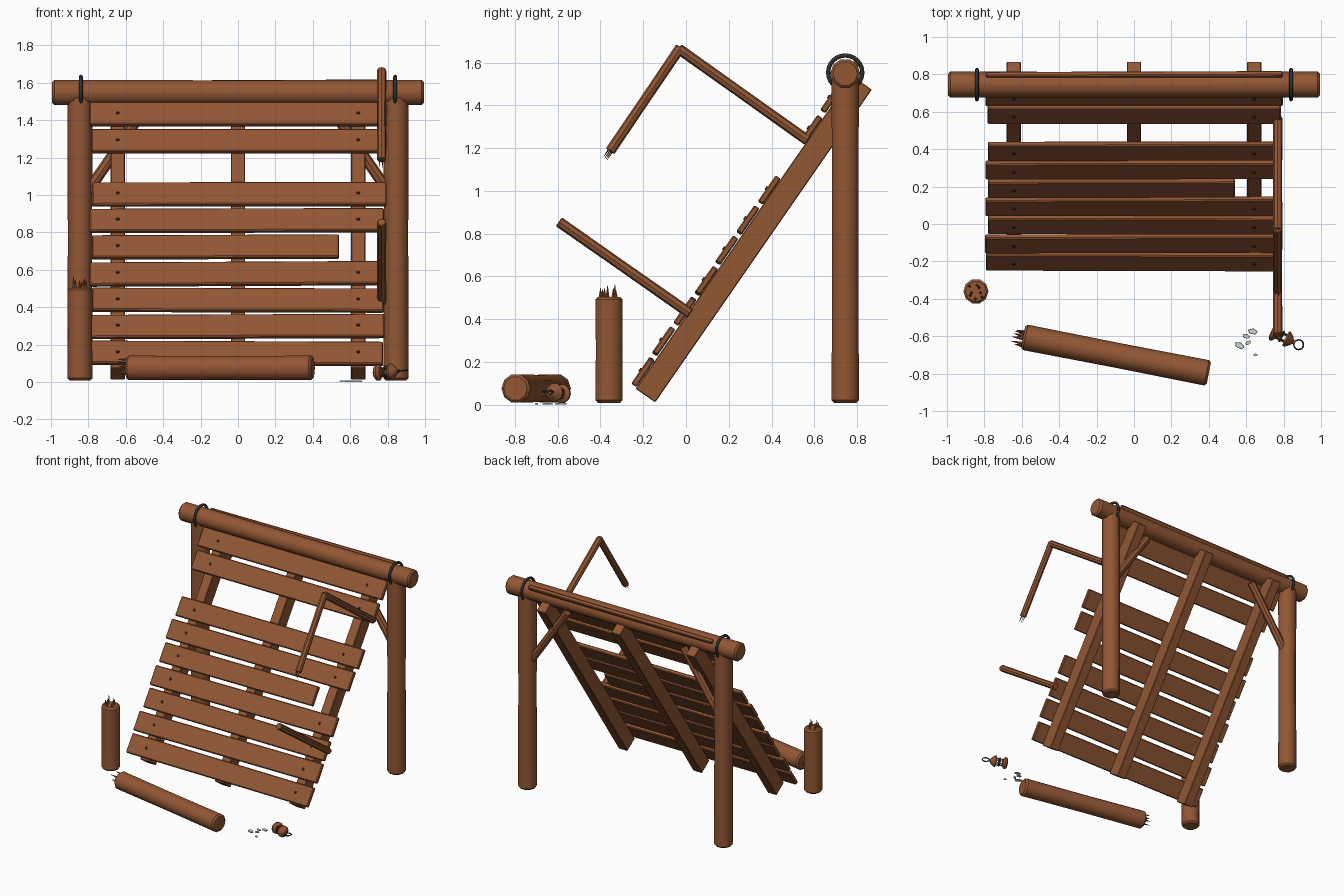
import bpy, bmesh, math, random
from mathutils import Vector, Matrix

random.seed(4)
cube = bpy.data.objects.get("Cube")
if cube:
    bpy.data.objects.remove(cube, do_unlink=True)


def material(name, rgb):
    m = bpy.data.materials.new(name)
    m.use_nodes = True
    m.diffuse_color = (*rgb, 1)
    m.node_tree.nodes["Principled BSDF"].inputs["Base Color"].default_value = (*rgb, 1)
    return m


WOOD = material("brown wood", (0.29, 0.095, 0.034))
ROPE = material("dark rope", (0.025, 0.028, 0.03))
NAIL = material("dark nail", (0.06, 0.025, 0.012))
GLASS = material("pale glass", (0.6, 0.66, 0.62))


def finish(name, bm, mat, matrix=Matrix(), smooth=None):
    bmesh.ops.recalc_face_normals(bm, faces=bm.faces)
    me = bpy.data.meshes.new(name)
    bm.to_mesh(me)
    bm.free()
    for m in (mat if isinstance(mat, list) else [mat]):
        me.materials.append(m)
    ob = bpy.data.objects.new(name, me)
    bpy.context.collection.objects.link(ob)
    ob.matrix_world = matrix
    if smooth:
        bpy.ops.object.select_all(action='DESELECT')
        ob.select_set(True)
        bpy.context.view_layer.objects.active = ob
        bpy.ops.object.shade_smooth_by_angle(angle=math.radians(smooth))
    return ob


def along(a, b):
    """Frame at a with its z axis pointing to b."""
    a, b = Vector(a), Vector(b)
    q = (b - a).to_track_quat('Z', 'Y')
    return Matrix.Translation(a) @ q.to_matrix().to_4x4(), (b - a).length


def lathe(bm, profile, sides):
    """Closed solid turned around z from (radius, height) pairs."""
    rings = []
    for r, z in profile:
        rings.append([bm.verts.new((r * math.cos(t * math.tau / sides),
                                    r * math.sin(t * math.tau / sides), z))
                      for t in range(sides)])
    for low, high in zip(rings, rings[1:]):
        for i in range(sides):
            j = (i + 1) % sides
            bm.faces.new((low[i], low[j], high[j], high[i]))
    bm.faces.new(rings[0][::-1])
    bm.faces.new(rings[-1])


def log(name, a, b, r, sides=10, spikes=0, spike_len=0.05):
    """Round timber with chamfered ends and optional splinters at end b."""
    matrix, length = along(a, b)
    bm = bmesh.new()
    c = r * 0.18
    lathe(bm, [(r - c, 0), (r, c), (r * 0.97, length / 2), (r, length - c),
               (r - c, length)], sides)
    for i in range(spikes):
        t = i * math.tau / spikes + random.uniform(-0.3, 0.3)
        d = r * random.uniform(0.3, 0.7)
        h = spike_len * random.uniform(0.6, 1.1)
        bmesh.ops.create_cone(bm, segments=4, radius1=r * 0.13, radius2=0.001, depth=h,
                              matrix=Matrix.Translation((d * math.cos(t), d * math.sin(t),
                                                         length + h / 2)))
    return finish(name, bm, WOOD, matrix, 40)


def box(name, size, matrix, bevel=0.004):
    bm = bmesh.new()
    bmesh.ops.create_cube(bm, size=1, matrix=Matrix.Diagonal((*size, 1)))
    bmesh.ops.bevel(bm, geom=bm.edges[:], offset=bevel, segments=1, affect='EDGES')
    return finish(name, bm, WOOD, matrix)


def torus(name, major, minor, matrix, mat, seg=24, ring=8):
    bm = bmesh.new()
    grid = [[bm.verts.new(((major + minor * math.cos(v * math.tau / ring)) * math.cos(u * math.tau / seg),
                           (major + minor * math.cos(v * math.tau / ring)) * math.sin(u * math.tau / seg),
                           minor * math.sin(v * math.tau / ring)))
             for v in range(ring)] for u in range(seg)]
    for u in range(seg):
        for v in range(ring):
            p, q = grid[u], grid[(u + 1) % seg]
            w = (v + 1) % ring
            bm.faces.new((p[v], q[v], q[w], p[w]))
    return finish(name, bm, mat, matrix, 60)


# Standing posts, top beam, rope bindings and corner braces
BACK = 0.745
log("top_beam", (-0.995, BACK, 1.548), (0.995, BACK, 1.548), 0.07)
for side, sx in (("left", 1), ("right", -1)):
    log(side + "_post", (sx * 0.845, BACK, 0.008), (sx * 0.845, BACK, 1.53), 0.067)
    ring_at = Matrix.Translation((sx * 0.84, BACK, 1.553)) @ Matrix.Rotation(math.pi / 2, 4, 'Y')
    torus(side + "_rope", 0.08, 0.010, ring_at, ROPE)
    log(side + "_brace", (sx * 0.83, BACK, 0.98), (sx * 0.5, BACK, 1.46), 0.03, 8)

# Leaning panel: frame with local y up the slope and z out of its front
SLOPE = Matrix.Translation((0, -0.19, 0.042)) @ Matrix.Rotation(math.radians(55.3), 4, 'X')
for name, x in (("left", 0.643), ("middle", 0), ("right", -0.643)):
    box(name + "_rail", (0.076, 1.78, 0.112), SLOPE @ Matrix.Translation((x, 0.89, 0)))

# Planks with one missing and one snapped short, each nailed to the outer rails
MISSING, SHORT, COUNT = 7, 4, 11
for i in range(COUNT):
    if i == MISSING:
        continue
    s = 0.085 + i * 0.1725 if i < COUNT - 1 else 1.782
    x0 = -0.787 + random.uniform(-0.01, 0.01)
    x1 = 0.54 if i == SHORT else 0.785 + random.uniform(-0.012, 0.012)
    lift = 0.071 + random.uniform(-0.001, 0.004)
    turn = Matrix.Rotation(math.radians(random.uniform(-0.4, 0.4)), 4, 'Z')
    box("plank_%d" % (i + 1), (x1 - x0, 0.146, 0.03),
        SLOPE @ Matrix.Translation(((x0 + x1) / 2, s, lift)) @ turn, 0.006)
    for x in (-0.643, 0.643):
        if x < x1:
            bm = bmesh.new()
            bmesh.ops.create_cone(bm, cap_ends=True, segments=8, radius1=0.011,
                                  radius2=0.008, depth=0.008)
            finish("nail", bm, NAIL, SLOPE @ Matrix.Translation((x, s, lift + 0.017)))

# Snapped poles standing out from the panel
X = 0.768
log("lower_pole", (X, 0.02, 0.425), (X, -0.595, 0.855), 0.025, 8)
log("upper_pole", (X, 0.57, 1.235), (X, -0.035, 1.665), 0.025, 8)
log("hanging_pole", (X, -0.025, 1.672), (X, -0.355, 1.185), 0.024, 8, 5, 0.055)

# Broken stump and the log that fell from it
log("broken_stump", (-0.845, -0.36, 0.008), (-0.845, -0.36, 0.503), 0.067, 10, 8, 0.055)
log("fallen_log", (0.4, -0.798, 0.075), (-0.593, -0.604, 0.075), 0.069, 10, 7, 0.06)

# Lantern lying on its side, with wire cage and carrying ring
frame, span = along((0.735, -0.575, 0.05), (0.9, -0.655, 0.062))
bm = bmesh.new()
lathe(bm, [(0.034, 0), (0.045, 0.008), (0.045, 0.02), (0.028, 0.035)], 10)
finish("lantern_base", bm, WOOD, frame, 40)
bm = bmesh.new()
lathe(bm, [(0.042, 0.085), (0.044, 0.095), (0.026, 0.118), (0.012, 0.128), (0.01, 0.14)], 10)
finish("lantern_cap", bm, WOOD, frame, 40)
for i in range(4):
    t = i * math.tau / 4 + 0.6
    p = [frame @ Vector((0.026 * math.cos(t), 0.026 * math.sin(t), z)) for z in (0.03, 0.09)]
    log("lantern_bar", p[0], p[1], 0.004, 6)
torus("lantern_band", 0.028, 0.006, frame @ Matrix.Translation((0, 0, 0.06)), ROPE, 14, 6)
torus("lantern_ring", 0.026, 0.004,
      frame @ Matrix.Translation((0, 0, 0.162)) @ Matrix.Rotation(math.pi / 2, 4, 'X'), ROPE, 16, 6)

# Glass shards on the ground
for x, y, r in ((0.635, -0.575, 0.028), (0.6, -0.6, 0.022), (0.565, -0.65, 0.03),
                (0.61, -0.635, 0.018), (0.65, -0.7, 0.013)):
    bm = bmesh.new()
    bmesh.ops.create_cone(bm, cap_ends=True, segments=5, radius1=r, radius2=r * 0.9, depth=0.006)
    for v in bm.verts:
        v.co.y *= 0.6
    finish("glass_shard", bm, GLASS, Matrix.Translation((x, y, 0.004)) @
           Matrix.Rotation(random.uniform(-0.6, 0.6), 4, 'Z'))
